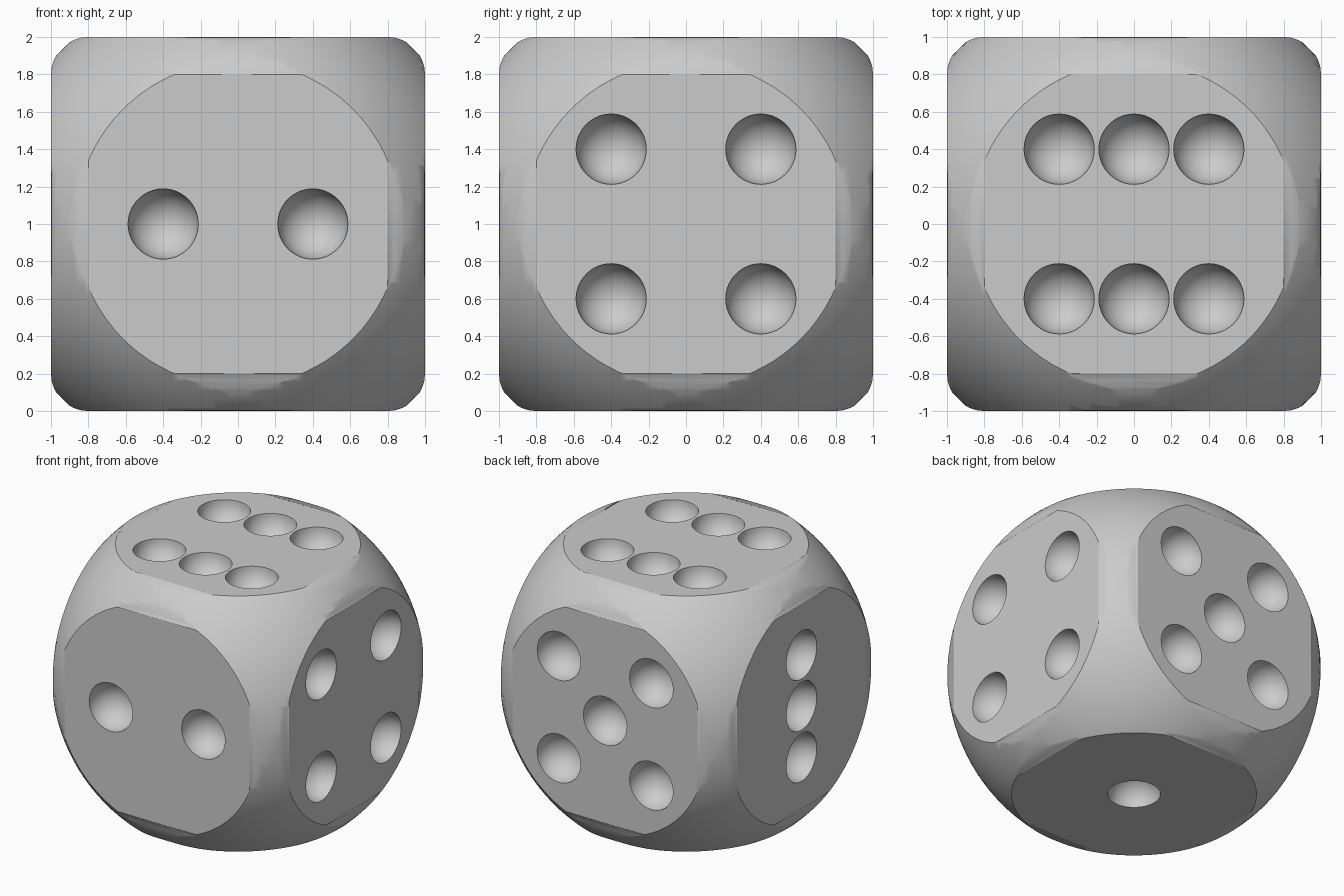
import bpy
import bmesh
from mathutils import Vector

old = bpy.data.objects.get("Cube")
if old:
    bpy.data.objects.remove(old, do_unlink=True)

CENTRE = Vector((0, 0, 1))
STEP = 0.4          # pip spacing
PIP_RADIUS = 0.188
BALL_RADIUS = 1.325

grey = bpy.data.materials.new("light_grey")
grey.use_nodes = True
colour = (0.6, 0.6, 0.6, 1)
grey.diffuse_color = colour
grey.node_tree.nodes["Principled BSDF"].inputs["Base Color"].default_value = colour


def make_object(name, bm):
    mesh = bpy.data.meshes.new(name)
    bm.to_mesh(mesh)
    bm.free()
    mesh.materials.append(grey)
    obj = bpy.data.objects.new(name, mesh)
    bpy.context.collection.objects.link(obj)
    obj.location = CENTRE
    return obj


def apply_boolean(target, cutter, operation):
    cutter.hide_render = True
    mod = target.modifiers.new(operation.lower(), 'BOOLEAN')
    mod.operation = operation
    mod.solver = 'EXACT'
    mod.object = cutter
    bpy.context.view_layer.objects.active = target
    bpy.ops.object.modifier_apply(modifier=mod.name)
    bpy.data.objects.remove(cutter, do_unlink=True)


# Die body: cube with rounded edges
bm = bmesh.new()
bmesh.ops.create_cube(bm, size=2)
bmesh.ops.bevel(bm, geom=bm.edges[:], offset=0.2, segments=8,
                profile=0.5, affect='EDGES')
die = make_object("die_body", bm)

# Ball that rounds off the corners
bm = bmesh.new()
bmesh.ops.create_uvsphere(bm, u_segments=128, v_segments=64, radius=BALL_RADIUS)
apply_boolean(die, make_object("corner_rounder", bm), 'INTERSECT')

# Pip layouts: face normal, face side axis, face up axis, grid positions
X, Y, Z = Vector((1, 0, 0)), Vector((0, 1, 0)), Vector((0, 0, 1))
corners = [(a, b) for a in (-1, 1) for b in (-1, 1)]
faces = [
    (-Z, X, Y, [(0, 0)]),
    (-Y, X, Z, [(-1, 0), (1, 0)]),
    (-X, Y, Z, [(0, -1), (0, 0), (0, 1)]),
    (X, Y, Z, corners),
    (Y, X, Z, corners + [(0, 0)]),
    (Z, X, Y, corners + [(0, -1), (0, 1)]),
]

# Hemispherical pips
bm = bmesh.new()
for normal, side, up, layout in faces:
    for a, b in layout:
        ball = bmesh.ops.create_icosphere(bm, subdivisions=4, radius=PIP_RADIUS)
        shift = normal * 1.002 + (side * a + up * b) * STEP
        bmesh.ops.translate(bm, verts=ball["verts"], vec=shift)
apply_boolean(die, make_object("pip_cutter", bm), 'DIFFERENCE')

# Smooth the curves, keep the six flats crisp
bpy.ops.object.select_all(action='DESELECT')
die.select_set(True)
bpy.context.view_layer.objects.active = die
bpy.ops.object.shade_smooth()
bm = bmesh.new()
bm.from_mesh(die.data)


def is_flat(face):
    return any(all(abs(abs(v.co[i]) - 1) < 0.0005 for v in face.verts)
               for i in range(3))


for edge in bm.edges:
    flats = [is_flat(f) for f in edge.link_faces]
    if any(flats) and not all(flats):
        edge.smooth = False
bm.to_mesh(die.data)
bm.free()
